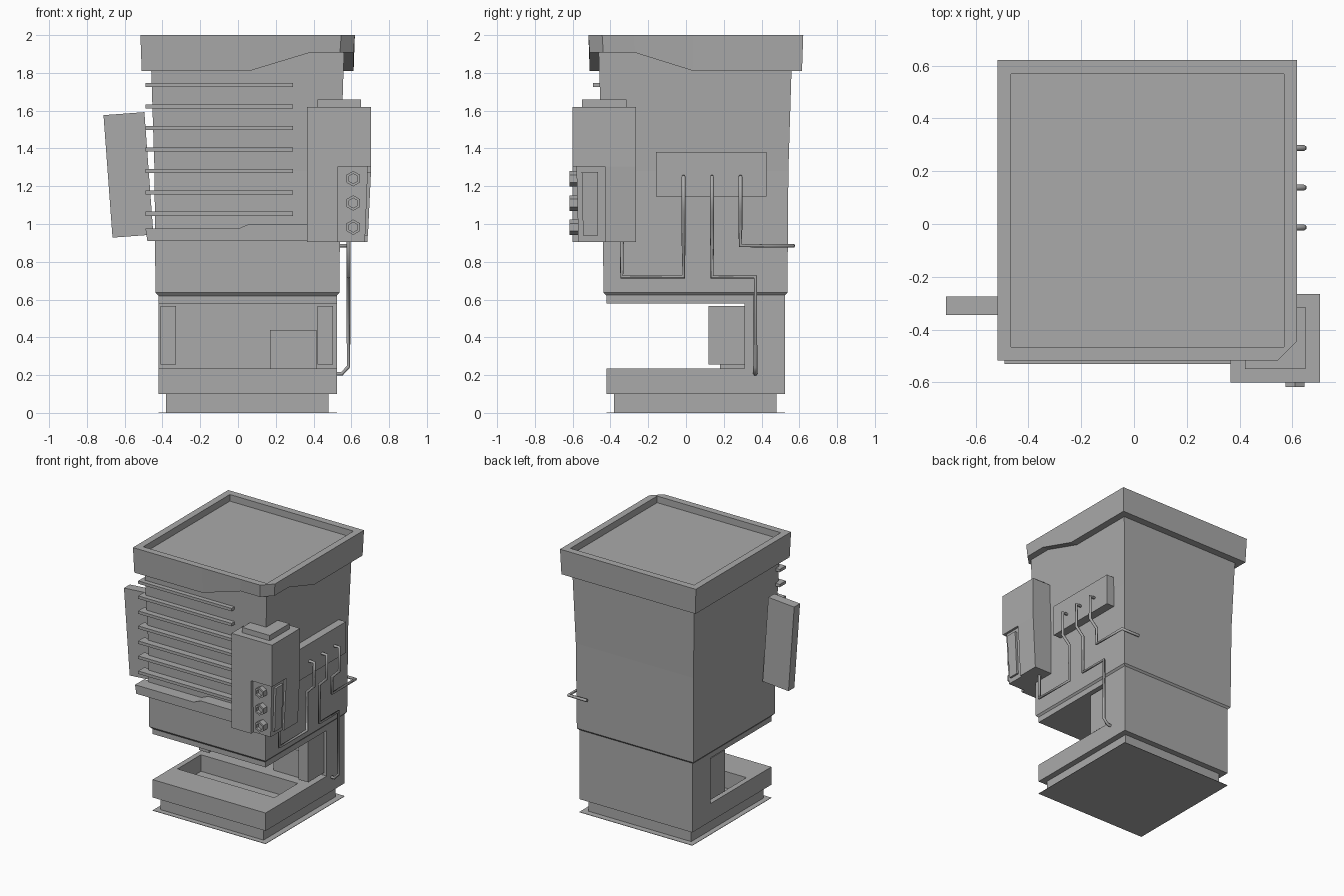
import bpy, bmesh, math
from mathutils import Vector

old = bpy.data.objects.get("Cube")
if old:
    bpy.data.objects.remove(old, do_unlink=True)

grey = bpy.data.materials.new("plain_grey")
grey.use_nodes = True
GREY = (0.4, 0.4, 0.4, 1)
grey.diffuse_color = GREY
grey.node_tree.nodes["Principled BSDF"].inputs["Base Color"].default_value = GREY


def finish(name, bm):
    bmesh.ops.remove_doubles(bm, verts=bm.verts, dist=0.0005)
    bmesh.ops.recalc_face_normals(bm, faces=bm.faces)
    mesh = bpy.data.meshes.new(name)
    bm.to_mesh(mesh)
    bm.free()
    mesh.materials.append(grey)
    obj = bpy.data.objects.new(name, mesh)
    bpy.context.collection.objects.link(obj)
    return obj


def skin(name, rings, cap_start=True, cap_end=True):
    """Join successive point rings with quads."""
    bm = bmesh.new()
    loops = [[bm.verts.new(p) for p in ring] for ring in rings]
    for a, b in zip(loops, loops[1:]):
        for i in range(len(a)):
            j = (i + 1) % len(a)
            bm.faces.new((a[i], a[j], b[j], b[i]))
    if cap_start:
        bm.faces.new(loops[0])
    if cap_end:
        bm.faces.new(loops[-1])
    return finish(name, bm)


def rect(x0, x1, y0, y1, z):
    return [(x0, y0, z), (x1, y0, z), (x1, y1, z), (x0, y1, z)]


def box(name, x0, x1, y0, y1, z0, z1):
    return skin(name, [rect(x0, x1, y0, y1, z0), rect(x0, x1, y0, y1, z1)])


def square(lo, hi, z):
    return rect(lo, hi, lo, hi, z)


def prism_y(name, profile, y0, y1):
    return skin(name, [[(x, y, z) for x, z in profile] for y in (y0, y1)])


def pipe(name, points, radius=0.011):
    curve = bpy.data.curves.new(name, "CURVE")
    curve.dimensions = "3D"
    curve.bevel_depth = radius
    curve.bevel_resolution = 1
    curve.use_fill_caps = True
    spline = curve.splines.new("POLY")
    spline.points.add(len(points) - 1)
    for p, co in zip(spline.points, points):
        p.co = (*co, 1)
    curve.materials.append(grey)
    obj = bpy.data.objects.new(name, curve)
    bpy.context.collection.objects.link(obj)


# Base: thin ground plate, foot, and tray with an open basin
box("ground_plate", -0.42, 0.525, -0.42, 0.525, 0, 0.003)
box("foot", -0.38, 0.48, -0.38, 0.48, 0, 0.1)
basin = (-0.38, 0.43, -0.18, 0.10)
skin("base_tray", [square(-0.42, 0.525, 0.1), square(-0.42, 0.525, 0.235),
                   rect(*basin, 0.235), rect(*basin, 0.11)])

# Rear column, side posts and the small box between them
box("rear_column", -0.42, 0.525, 0.31, 0.525, 0.235, 0.6)
for side, x in (("right", -0.41), ("left", 0.42)):
    box(side + "_post", x, x + 0.083, 0.12, 0.32, 0.255, 0.567)
box("inner_box", 0.17, 0.415, 0.18, 0.32, 0.235, 0.44)

# Upper body with a slight flare
box("body_underplate", -0.42, 0.525, -0.42, 0.525, 0.58, 0.63)
skin("body", [square(-0.422, 0.522, 0.62), square(-0.437, 0.537, 0.637),
              square(-0.442, 0.542, 1.28), square(-0.463, 0.562, 1.92)])

# Top collar: clipped front corner, raised lower edge there, sunken top
LOW, HIGH = 1.81, 1.907
outline = [(-0.51, -0.51, LOW), (0.06, -0.51, LOW), (0.38, -0.51, HIGH),
           (0.54, -0.51, HIGH), (0.576, -0.474, HIGH), (0.612, -0.438, HIGH),
           (0.612, -0.27, HIGH), (0.612, 0.04, LOW), (0.612, 0.614, LOW),
           (-0.51, 0.614, LOW)]


def clamp_ring(lo, hi, z=None):
    return [(min(max(x, lo), hi), min(max(y, lo), hi), zb if z is None else z)
            for x, y, zb in outline]


def flare(v):
    return 0.05 + (v - 0.05) * 1.012


outer_top = [(flare(x), flare(y), 2.0) for x, y, z in outline]
skin("top_collar", [clamp_ring(-0.45, 0.55), outline, outer_top,
                    clamp_ring(-0.466, 0.568, 2.0),
                    clamp_ring(-0.466, 0.568, 1.95)], cap_start=False)

# Front fins and the shelf under them
for i in range(7):
    z = 1.735 - i * 0.1135
    box(f"front_fin_{i + 1}", -0.49, 0.29, -0.492, -0.42, z - 0.011, z + 0.011)
prism_y("front_shelf", [(-0.48, 0.91), (0.4, 0.91), (0.4, 1.0), (0.06, 1.0),
                        (0.0, 0.975), (-0.49, 0.975)], -0.53, -0.42)

# Tilted flap beside the body
flap = box("side_flap", -0.1085, 0.1085, -0.345, -0.275, -0.325, 0.325)
flap.location = (-0.58, 0, 1.26)
flap.rotation_euler.y = math.radians(-4.2)

# Corner control box with a recessed, tapering control panel
box("control_box", 0.365, 0.705, -0.6, -0.265, 1.305, 1.62)
box("control_box_lid", 0.42, 0.65, -0.55, -0.315, 1.62, 1.66)
lower = [[(0.365, -0.6, z), (0.53, -0.6, z), (0.53, -0.43, z), (0.705 - t, -0.43, z),
          (0.705 - t, -0.265, z), (0.365, -0.265, z)]
         for z, t in ((0.905, 0.02), (1.305, 0))]
skin("control_box_lower", lower)
skin("control_panel", [rect(0.5, 0.672, -0.57, -0.4, 0.905),
                       rect(0.5, 0.688, -0.58, -0.4, 1.305)])
skin("control_side_plate", [rect(0.64, 0.688, -0.545, -0.465, 0.94),
                            rect(0.64, 0.704, -0.552, -0.465, 1.275)])


# Hexagonal knobs with sunken centres
def hexagon(r, y, z):
    return [(0.61 + r * math.sin(k * math.pi / 3), y, z + r * math.cos(k * math.pi / 3))
            for k in range(6)]


for i, z in enumerate((0.983, 1.111, 1.24)):
    skin(f"knob_{i + 1}", [hexagon(0.041, -0.56, z), hexagon(0.041, -0.618, z),
                           hexagon(0.026, -0.618, z), hexagon(0.026, -0.595, z)])

# Pipe manifold on the side and its three pipes
box("pipe_manifold", 0.5, 0.605, -0.16, 0.425, 1.145, 1.38)


def drop(y):
    return [(0.59, y, 1.25), (0.645, y, 1.25), (0.645, y, 1.07), (0.585, y, 1.01)]


X = 0.585
pipe("front_pipe", drop(-0.013) + [(X, -0.013, 0.72), (X, -0.34, 0.72), (X, -0.34, 0.92)])
pipe("middle_pipe", drop(0.138) + [(X, 0.138, 0.72), (X, 0.367, 0.72), (X, 0.367, 0.245),
                                   (0.55, 0.367, 0.207), (0.5, 0.367, 0.207)])
pipe("rear_pipe", drop(0.288) + [(X, 0.288, 0.885), (X, 0.567, 0.885), (0.43, 0.567, 0.885)])
